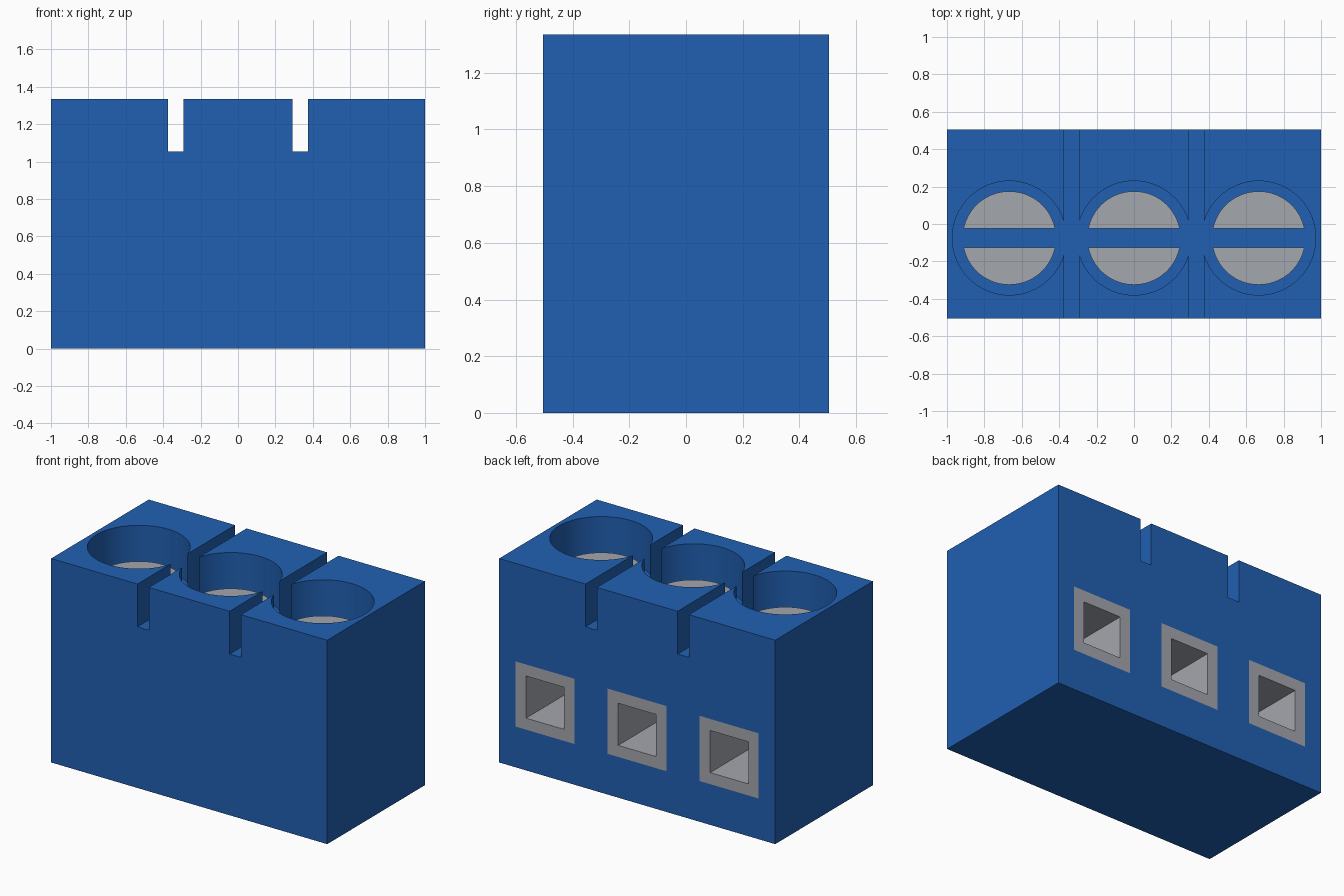
import bpy, bmesh, math
from mathutils import Matrix, Vector

if "Cube" in bpy.data.objects:
    bpy.data.objects.remove(bpy.data.objects["Cube"])

WIDTH, DEPTH, HEIGHT = 2.0, 1.01, 1.335
BACK = DEPTH / 2
PITCH = 2 / 3
WELL_Y, WELL_R, WELL_FLOOR = -0.075, 0.305, 1.055
SCREW_R, SCREW_TOP, SCREW_SLOT = 0.25, 1.125, 0.1
PORT_Z, PORT_SIZE, PORT_HOLE, PORT_DEPTH = 0.48, 0.427, 0.213, 0.6


def material(name, color):
    m = bpy.data.materials.new(name)
    m.use_nodes = True
    m.diffuse_color = (*color, 1)
    m.node_tree.nodes["Principled BSDF"].inputs["Base Color"].default_value = (*color, 1)
    return m


blue = material("blue plastic", (0.015, 0.117, 0.445))
grey = material("grey metal", (0.37, 0.385, 0.42))


def finish(name, bm, mat=None):
    bmesh.ops.recalc_face_normals(bm, faces=bm.faces)
    mesh = bpy.data.meshes.new(name)
    bm.to_mesh(mesh)
    bm.free()
    obj = bpy.data.objects.new(name, mesh)
    bpy.context.collection.objects.link(obj)
    if mat:
        mesh.materials.append(mat)
    return obj


def add_box(bm, lo, hi):
    lo, hi = Vector(lo), Vector(hi)
    bmesh.ops.create_cube(bm, size=1, matrix=Matrix.Translation((lo + hi) / 2)
                          @ Matrix.Diagonal((*(hi - lo), 1)))


def box(name, lo, hi, mat=None):
    bm = bmesh.new()
    add_box(bm, lo, hi)
    return finish(name, bm, mat)


def select_only(obj):
    bpy.ops.object.select_all(action='DESELECT')
    obj.select_set(True)
    bpy.context.view_layer.objects.active = obj


def cut(obj, cutter):
    select_only(obj)
    mod = obj.modifiers.new("cut", 'BOOLEAN')
    mod.operation, mod.solver, mod.object = 'DIFFERENCE', 'EXACT', cutter
    bpy.ops.object.modifier_apply(modifier=mod.name)
    bpy.data.objects.remove(cutter)


def smooth(obj):
    select_only(obj)
    bpy.ops.object.shade_smooth_by_angle(angle=math.radians(30))


# Housing with screw wells, separating slots and rear pockets
housing = box("housing", (-WIDTH / 2, -BACK, 0), (WIDTH / 2, BACK, HEIGHT), blue)
centres = [i * PITCH for i in (-1, 0, 1)]

wells = bmesh.new()
pockets = bmesh.new()
for x in centres:
    bmesh.ops.create_cone(wells, cap_ends=True, segments=64, radius1=WELL_R, radius2=WELL_R, depth=1,
                          matrix=Matrix.Translation((x, WELL_Y, WELL_FLOOR + 0.5)))
    h = PORT_SIZE / 2
    add_box(pockets, (x - h, BACK - PORT_DEPTH, PORT_Z - h), (x + h, BACK + 0.1, PORT_Z + h))
slots = bmesh.new()
for side in (-1, 1):
    x = side * PITCH / 2
    add_box(slots, (x - 0.041, -1, WELL_FLOOR), (x + 0.041, 1, 2))
for name, bm in (("wells", wells), ("slots", slots), ("pockets", pockets)):
    cut(housing, finish(name, bm))
smooth(housing)


def screw(name, x):
    """Slotted screw head made of two circular segments."""
    bm = bmesh.new()
    start = math.asin(SCREW_SLOT / 2 / SCREW_R)
    steps = 32
    for turn in (0, math.pi):
        verts = []
        for i in range(steps + 1):
            a = turn + start + (math.pi - 2 * start) * i / steps
            verts.append(bm.verts.new((x + SCREW_R * math.cos(a),
                                       WELL_Y + SCREW_R * math.sin(a), WELL_FLOOR)))
        face = bm.faces.new(verts)
        top = bmesh.ops.extrude_face_region(bm, geom=[face], use_keep_orig=True)["geom"]
        bmesh.ops.translate(bm, vec=(0, 0, SCREW_TOP - WELL_FLOOR),
                            verts=[g for g in top if isinstance(g, bmesh.types.BMVert)])
    smooth(finish(name, bm, grey))


def wire_port(name, x):
    """Square metal sleeve, flush with the back, with a square wire hole."""
    h = PORT_SIZE / 2
    bm = bmesh.new()
    add_box(bm, (x - h, BACK - PORT_DEPTH, PORT_Z - h), (x + h, BACK, PORT_Z + h))
    bm.normal_update()
    face = max(bm.faces, key=lambda f: f.normal.y)
    bmesh.ops.inset_region(bm, faces=[face], thickness=(PORT_SIZE - PORT_HOLE) / 2)
    inner = bmesh.ops.extrude_discrete_faces(bm, faces=[face])["faces"][0]
    bmesh.ops.translate(bm, vec=(0, -PORT_DEPTH + 0.05, 0), verts=inner.verts)
    finish(name, bm, grey)


# Screws and wire ports, one of each per pole
for label, x in zip(("right", "middle", "left"), centres):
    screw(label + "_screw", x)
    wire_port(label + "_wire_port", x)
